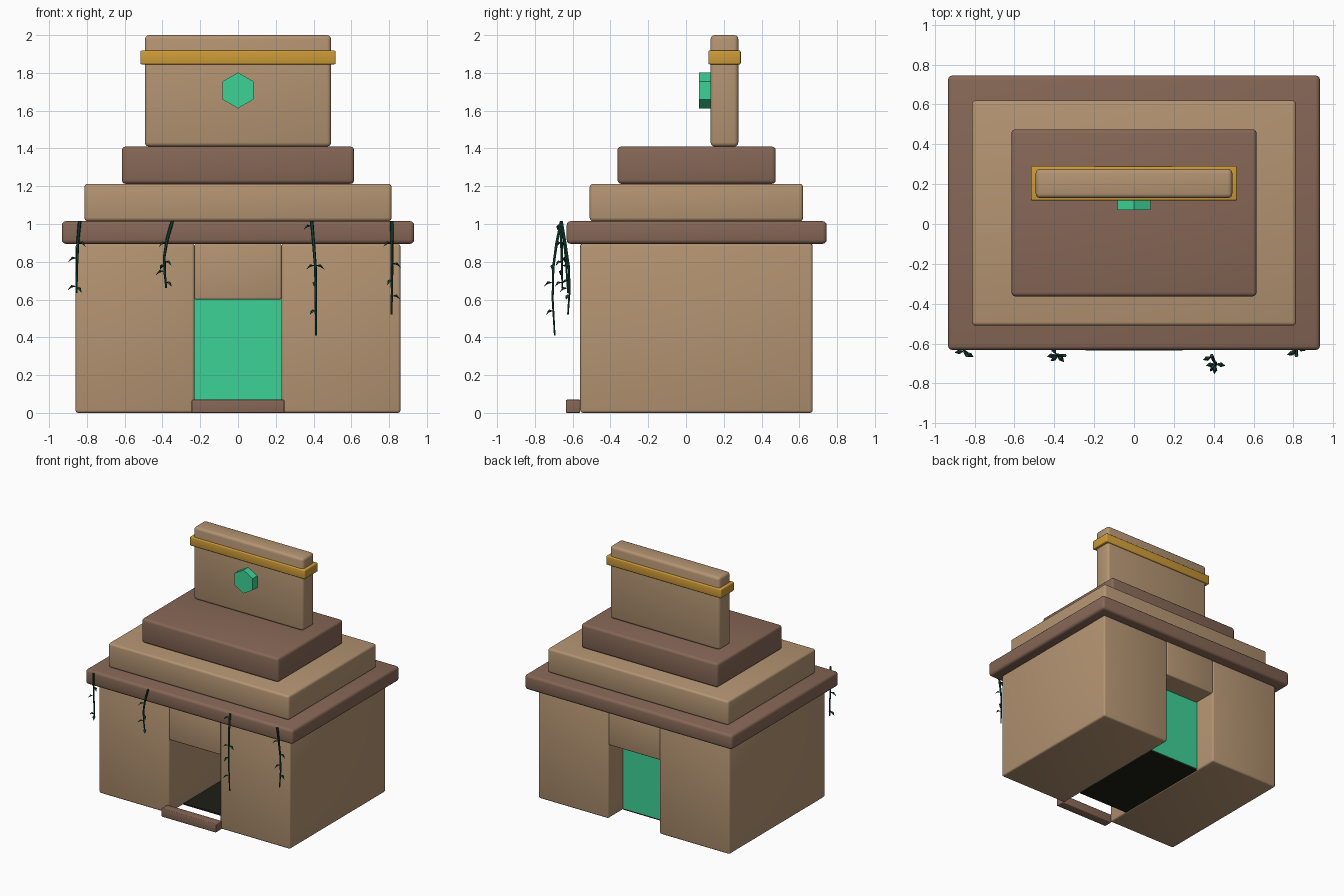
import bpy, bmesh, math
from mathutils import Vector, Matrix

if "Cube" in bpy.data.objects:
    bpy.data.objects.remove(bpy.data.objects["Cube"])


def material(name, rgb):
    m = bpy.data.materials.new(name)
    m.diffuse_color = (*rgb, 1)
    m.use_nodes = True
    m.node_tree.nodes["Principled BSDF"].inputs["Base Color"].default_value = m.diffuse_color
    return m


TAN = material("tan stone", (0.456, 0.296, 0.168))
BROWN = material("brown stone", (0.239, 0.136, 0.093))
GOLD = material("gold", (0.61, 0.328, 0.038))
JADE = material("jade green", (0.048, 0.645, 0.305))
LEAF = material("dark leaf green", (0.0097, 0.061, 0.038))
DARK = material("dark floor", (0.013, 0.013, 0.008))


def finish(bm, name, mat, smooth=True):
    me = bpy.data.meshes.new(name)
    bm.normal_update()
    bm.to_mesh(me)
    bm.free()
    me.materials.append(mat)
    if smooth:
        me.polygons.foreach_set("use_smooth", [True] * len(me.polygons))
        me.set_sharp_from_angle(angle=math.radians(40))
    ob = bpy.data.objects.new(name, me)
    bpy.context.collection.objects.link(ob)
    return ob


def block(name, x, y, z, mat, bevel=0.0):
    """Box from (min, max) ranges with rounded edges."""
    bm = bmesh.new()
    bmesh.ops.create_cube(bm, size=1)
    for v in bm.verts:
        for i, (lo, hi) in enumerate((x, y, z)):
            v.co[i] = hi if v.co[i] > 0 else lo
    if bevel:
        bmesh.ops.bevel(bm, geom=bm.edges[:], offset=bevel, segments=3,
                        profile=0.5, affect='EDGES')
    return finish(bm, name, mat)


# Walls either side of the open passage
block("left_wall", (-0.86, -0.23), (-0.56, 0.67), (0, 0.895), TAN, 0.014)
block("right_wall", (0.23, 0.86), (-0.56, 0.67), (0, 0.895), TAN, 0.014)
block("door_lintel", (-0.23, 0.23), (-0.56, 0.67), (0.6, 0.895), TAN, 0.01)

# Passage floor, glowing door panel and front step
block("passage_floor", (-0.23, 0.23), (-0.37, 0.475), (0, 0.012), DARK)
block("door_panel", (-0.23, 0.23), (0.455, 0.48), (0.012, 0.605), JADE)
block("front_step", (-0.245, 0.245), (-0.635, -0.56), (0, 0.07), BROWN, 0.006)

# Stepped roof
block("roof_slab", (-0.933, 0.933), (-0.632, 0.745), (0.895, 1.015), BROWN, 0.022)
block("middle_tier", (-0.813, 0.813), (-0.51, 0.62), (1.015, 1.213), TAN, 0.018)
block("upper_tier", (-0.615, 0.615), (-0.363, 0.475), (1.213, 1.41), BROWN, 0.02)

# Roof crest with gold band
block("roof_crest", (-0.493, 0.493), (0.13, 0.277), (1.41, 2.0), TAN, 0.022)
block("crest_band", (-0.517, 0.517), (0.118, 0.29), (1.845, 1.918), GOLD, 0.008)

# Six-sided gem on the crest
bm = bmesh.new()
bmesh.ops.create_cone(bm, cap_ends=True, segments=6, radius1=0.095, radius2=0.095, depth=0.07)
bmesh.ops.rotate(bm, verts=bm.verts, matrix=Matrix.Rotation(math.pi / 2, 3, 'X'))
if max(v.co.x for v in bm.verts) > 0.09:
    bmesh.ops.rotate(bm, verts=bm.verts, matrix=Matrix.Rotation(math.pi / 6, 3, 'Y'))
bmesh.ops.translate(bm, verts=bm.verts, vec=(0, 0.105, 1.707))
finish(bm, "crest_gem", JADE, smooth=False)


def add_leaf(bm, base, direction):
    """Small folded diamond leaf with a drooping tip."""
    d = direction.normalized()
    side = d.cross(Vector((0, 0, 1))).normalized() * 0.012
    mid = base + d * 0.028 + Vector((0, 0, 0.007))
    tip = base + d * 0.05 + Vector((0, 0, -0.022))
    low = Vector((0, 0, -0.008))
    b, m, t, l, r = [bm.verts.new(p) for p in (base, mid, tip, mid + side + low, mid - side + low)]
    under = bm.verts.new(mid + low * 1.8)
    for f in ((b, l, m), (m, l, t), (b, m, r), (m, t, r),
              (b, under, l), (under, t, l), (b, r, under), (under, r, t)):
        bm.faces.new(f)


def vine(name, path, leaves):
    """Tapering stem through path points; leaves are (height, angle)."""
    pts = [Vector(p) for p in path]
    bm = bmesh.new()
    rings = []
    n = 6
    for i, p in enumerate(pts):
        r = 0.0095 - 0.0045 * i / (len(pts) - 1)
        rings.append([bm.verts.new(p + Vector((math.cos(a), math.sin(a), 0)) * r)
                      for a in (2 * math.pi * k / n for k in range(n))])
    for top, low in zip(rings, rings[1:]):
        for k in range(n):
            j = (k + 1) % n
            bm.faces.new((top[k], low[k], low[j], top[j]))
    bm.faces.new(rings[0])
    bm.faces.new(rings[-1][::-1])
    for h, ang in leaves:
        for a, b in zip(pts, pts[1:]):
            if b.z <= h <= a.z:
                base = a.lerp(b, (a.z - h) / (a.z - b.z))
                t = math.radians(ang)
                add_leaf(bm, base, Vector((math.cos(t), math.sin(t), 0)))
    finish(bm, name, LEAF)


# Hanging vines along the front eave
vine("vine_far_left",
     [(-0.838, -0.66, 1.015), (-0.847, -0.645, 0.92), (-0.852, -0.635, 0.8), (-0.855, -0.625, 0.635)],
     [(0.9, -30), (0.82, 190), (0.67, 170), (0.66, -60)])
vine("vine_left",
     [(-0.348, -0.66, 1.015), (-0.375, -0.66, 0.92), (-0.39, -0.658, 0.83), (-0.388, -0.656, 0.74), (-0.38, -0.655, 0.66)],
     [(0.9, 215), (0.8, -40), (0.75, 190), (0.69, -50), (0.78, 120)])
vine("vine_right",
     [(0.39, -0.66, 1.015), (0.4, -0.685, 0.9), (0.41, -0.703, 0.77), (0.412, -0.706, 0.6), (0.412, -0.695, 0.41)],
     [(0.99, 200), (0.78, 190), (0.78, -10), (0.69, -100), (0.54, -130)])
vine("vine_far_right",
     [(0.815, -0.66, 1.015), (0.815, -0.64, 0.9), (0.815, -0.62, 0.77), (0.815, -0.617, 0.64), (0.812, -0.625, 0.52)],
     [(0.9, 200), (0.79, -10), (0.62, -20), (0.7, 240)])
